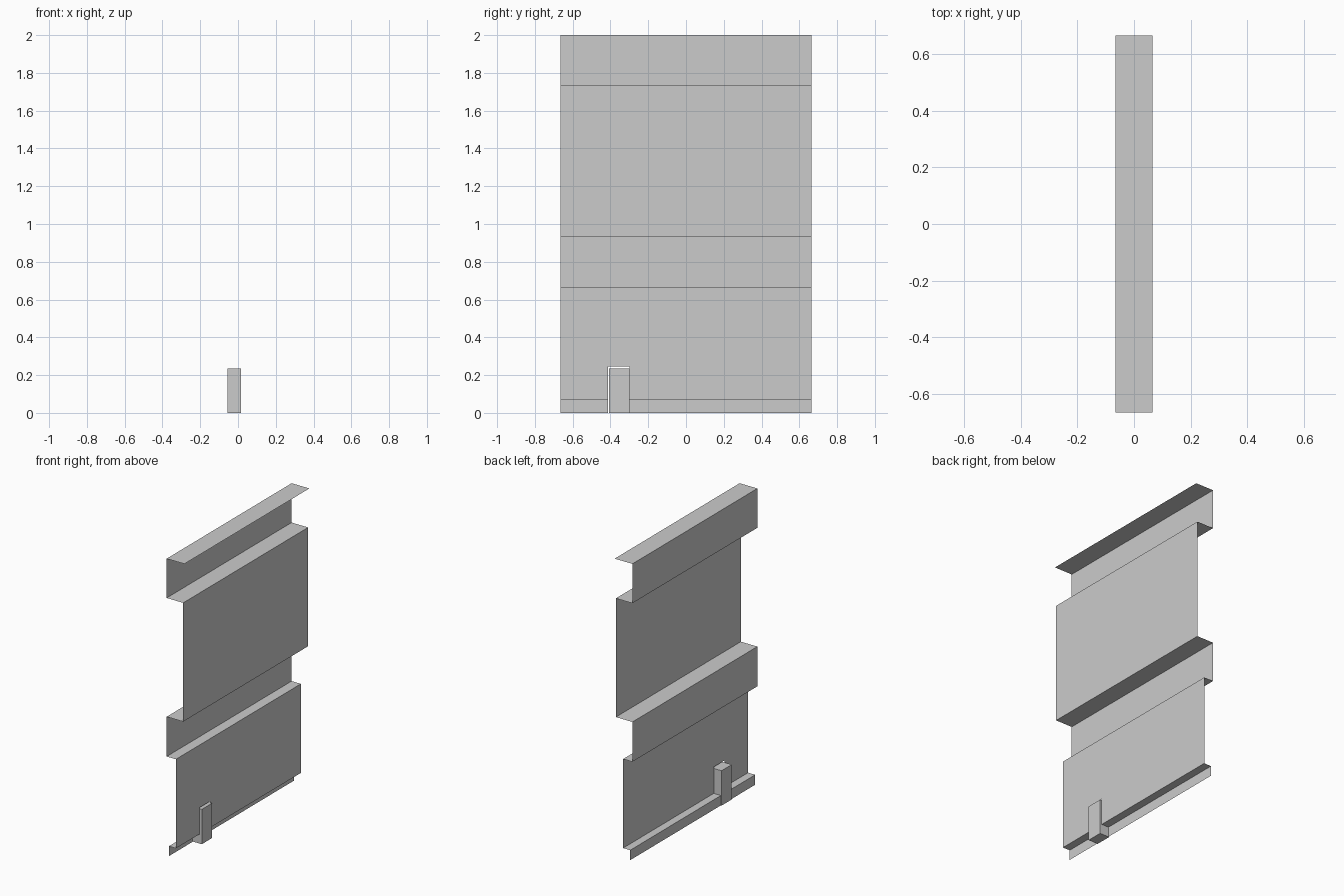
import bpy, bmesh
from math import radians

if "Cube" in bpy.data.objects:
    bpy.data.objects.remove(bpy.data.objects["Cube"])

HALF = 0.665                 # half length of the panel along y
NOTCH = (-0.412, -0.30)      # opening in the lower panel for the block


def sheet(name, strips):
    """Sweep open (x, z) profiles along y; strips = [(profile, y0, y1), ...]."""
    bm = bmesh.new()
    for profile, y0, y1 in strips:
        rows = [(bm.verts.new((x, y0, z)), bm.verts.new((x, y1, z)))
                for x, z in profile]
        for a, b in zip(rows, rows[1:]):
            bm.faces.new((a[0], b[0], b[1], a[1]))
    bmesh.ops.remove_doubles(bm, verts=bm.verts, dist=1e-5)
    bmesh.ops.dissolve_limit(bm, angle_limit=radians(1),
                             verts=bm.verts, edges=bm.edges)
    mesh = bpy.data.meshes.new(name)
    bm.to_mesh(mesh)
    bm.free()
    obj = bpy.data.objects.new(name, mesh)
    bpy.context.collection.objects.link(obj)
    return obj


def box(name, lo, hi):
    bpy.ops.mesh.primitive_cube_add(
        size=1, location=[(a + b) / 2 for a, b in zip(lo, hi)])
    obj = bpy.context.object
    obj.name = name
    obj.scale = [b - a for a, b in zip(lo, hi)]
    return obj


# Upper panel: top flange, recess, wide face, second recess, ledge
upper = [(0.066, 2.0), (-0.066, 2.0), (-0.066, 1.735), (0.057, 1.735),
         (0.057, 0.935), (-0.066, 0.935), (-0.066, 0.667), (0.003, 0.667)]
sheet("upper_wall_panel", [(upper, -HALF, HALF)])

# Lower panel with recessed toe kick, notched around the block
lower = [(0.003, 0.667), (0.003, 0.245), (0.003, 0.067),
         (-0.05, 0.067), (-0.05, 0.0)]
sheet("lower_wall_panel", [(lower, -HALF, NOTCH[0]),
                           (lower[:2], *NOTCH),
                           (lower, NOTCH[1], HALF)])

# Small block set into the notch
box("wall_block", (-0.055, -0.408, 0.0), (0.016, -0.30, 0.235))
